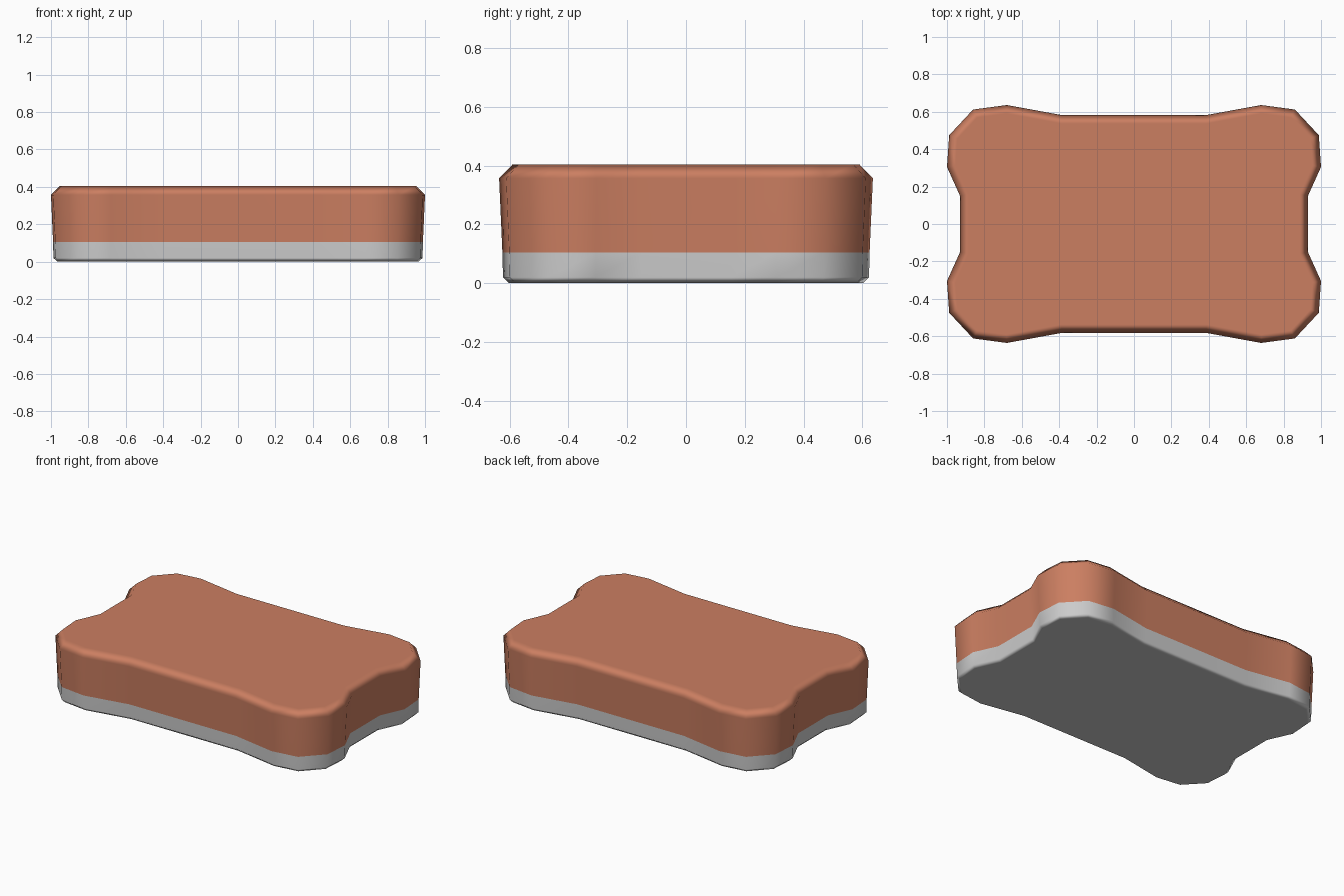
import bpy, bmesh
from mathutils import Vector

if "Cube" in bpy.data.objects:
    bpy.data.objects.remove(bpy.data.objects["Cube"])

# Quarter outline at the widest height, mirrored into a full loop
QUARTER = [(0.93, 0.15), (1.0, 0.305), (0.988, 0.475), (0.86, 0.612), (0.68, 0.636), (0.385, 0.582)]
OUTLINE = [Vector(p) for p in (
    QUARTER
    + [(-x, y) for x, y in reversed(QUARTER)]
    + [(-x, -y) for x, y in QUARTER]
    + [(x, -y) for x, y in reversed(QUARTER)])]


def inset(points, d):
    """Offset the outline inwards by d with mitred corners."""
    out = []
    n = len(points)
    for i, p in enumerate(points):
        a = (p - points[i - 1]).normalized()
        b = (points[(i + 1) % n] - p).normalized()
        na, nb = Vector((-a.y, a.x)), Vector((-b.y, b.x))
        out.append(p + (na + nb) * d / (1 + na.dot(nb)))
    return out


def loft(name, profile, cap_bottom=False, cap_top=False):
    """Stack inset outlines, given as (inset, z) from bottom to top."""
    bm = bmesh.new()
    rings = [[bm.verts.new((p.x, p.y, z)) for p in inset(OUTLINE, d)] for d, z in profile]
    n = len(OUTLINE)
    for lo, hi in zip(rings, rings[1:]):
        for i in range(n):
            j = (i + 1) % n
            bm.faces.new((lo[i], lo[j], hi[j], hi[i]))
    if cap_bottom:
        bm.faces.new(list(reversed(rings[0])))
    if cap_top:
        bm.faces.new(rings[-1])
    for f in bm.faces:
        f.smooth = True
    mesh = bpy.data.meshes.new(name)
    bm.to_mesh(mesh)
    bm.free()
    obj = bpy.data.objects.new(name, mesh)
    bpy.context.collection.objects.link(obj)
    # Keeps the broad caps flat while the chamfers blend
    obj.modifiers.new("weighted_normals", 'WEIGHTED_NORMAL').weight = 90
    return obj


# Grey base with a small lower chamfer
loft("base", [(0.033, 0.0), (0.013, 0.02), (0.011, 0.105)], cap_bottom=True)

# Coloured slab with a wider top chamfer
slab = loft("slab", [(0.011, 0.105), (0.0, 0.357), (0.045, 0.404)], cap_top=True)
clay = bpy.data.materials.new("clay")
clay.diffuse_color = (0.60, 0.21, 0.12, 1)
clay.use_nodes = True
clay.node_tree.nodes["Principled BSDF"].inputs["Base Color"].default_value = clay.diffuse_color
slab.data.materials.append(clay)
